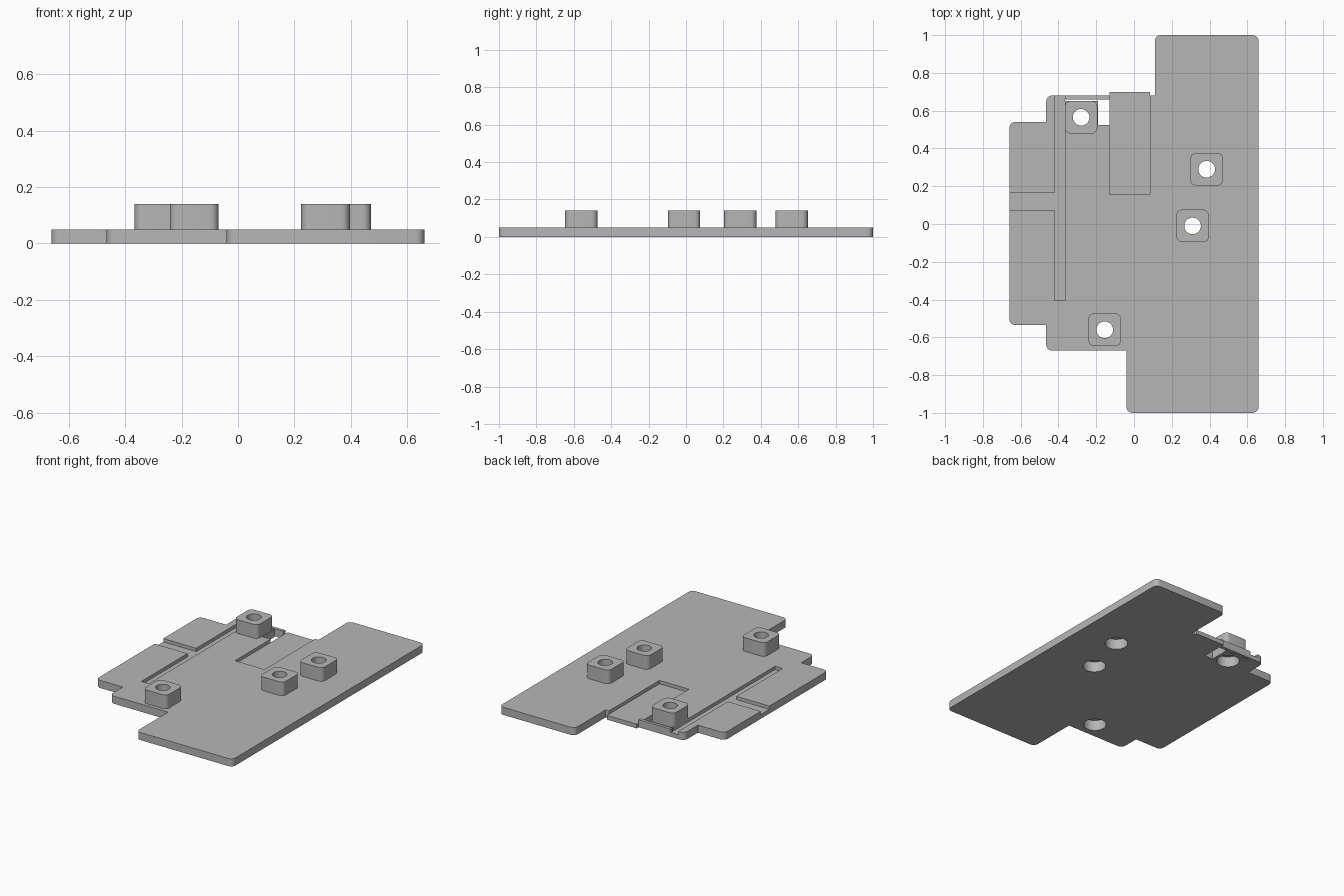
import bpy, bmesh, math
from mathutils import Vector

if "Cube" in bpy.data.objects:
    bpy.data.objects.remove(bpy.data.objects["Cube"])

grey = bpy.data.materials.new("mid_grey")
grey.use_nodes = True
colour = (0.47, 0.47, 0.47, 1)
grey.diffuse_color = colour
grey.node_tree.nodes["Principled BSDF"].inputs["Base Color"].default_value = colour

PLATE, TOP = 0.05, 0.14


def rounded(corners, radius, steps=6):
    """Round the outward corners of a counter-clockwise outline."""
    out = []
    for i, c in enumerate(corners):
        p = Vector(c)
        a = (Vector(corners[i - 1]) - p).normalized()
        b = (Vector(corners[(i + 1) % len(corners)]) - p).normalized()
        if radius == 0 or a.x * b.y - a.y * b.x > 0:
            out.append(p)
            continue
        centre = p + (a + b) * radius
        for k in range(steps + 1):
            t = math.pi / 2 * k / steps
            out.append(centre - b * radius * math.cos(t) - a * radius * math.sin(t))
    return out


def prism(name, points, z0, z1):
    bm = bmesh.new()
    face = bm.faces.new([bm.verts.new((p[0], p[1], z0)) for p in points])
    grown = bmesh.ops.extrude_face_region(bm, geom=[face])["geom"]
    for v in grown:
        if isinstance(v, bmesh.types.BMVert):
            v.co.z = z1
    bmesh.ops.recalc_face_normals(bm, faces=bm.faces)
    mesh = bpy.data.meshes.new(name)
    bm.to_mesh(mesh)
    bm.free()
    mesh.materials.append(grey)
    obj = bpy.data.objects.new(name, mesh)
    bpy.context.collection.objects.link(obj)
    return obj


def rect(x0, x1, y0, y1):
    return [(x0, y0), (x1, y0), (x1, y1), (x0, y1)]


def disc(x, y, r, n=40):
    return [(x + r * math.cos(math.tau * k / n), y + r * math.sin(math.tau * k / n))
            for k in range(n)]


def cut(target, points, z0, z1):
    cutter = prism("cutter", points, z0, z1)
    cutter.hide_render = True
    mod = target.modifiers.new("cut", "BOOLEAN")
    mod.operation, mod.solver, mod.object = "DIFFERENCE", "EXACT", cutter
    bpy.context.view_layer.objects.active = target
    bpy.ops.object.modifier_apply(modifier=mod.name)
    bpy.data.objects.remove(cutter)


# Base plate with stepped outline
outline = [(-0.04, -1), (0.66, -1), (0.66, 1), (0.11, 1), (0.11, 0.68),
           (-0.465, 0.68), (-0.465, 0.54), (-0.66, 0.54), (-0.66, -0.535),
           (-0.465, -0.535), (-0.465, -0.67), (-0.04, -0.67)]
plate = prism("base_plate", rounded(outline, 0.032), 0, PLATE)

# Pocket, joined grooves and the through slot beside the rear post
FLOOR = 0.028
cut(plate, rect(-0.13, 0.085, 0.155, 0.75), FLOOR, 0.1)
groove = [(-0.7, 0.075), (-0.42, 0.075), (-0.42, -0.405), (-0.365, -0.405),
          (-0.365, 0.75), (-0.42, 0.75), (-0.42, 0.165), (-0.7, 0.165)]
cut(plate, groove, FLOOR, 0.1)
slot = [(-0.19, 0.525), (-0.13, 0.525), (-0.13, 0.66), (-0.365, 0.66),
        (-0.365, 0.65), (-0.19, 0.65)]
cut(plate, slot, -0.1, 0.1)

# Lip continuing the pocket floor past the rear edge
lip = prism("pocket_lip", rect(-0.13, 0.085, 0.68, 0.70), 0, FLOOR)

# Posts, bored through and counterbored from below
parts = [plate, lip]
sites = {"rear": (-0.28, 0.565), "side": (0.385, 0.29),
         "middle": (0.31, -0.01), "front": (-0.155, -0.56)}
H = 0.086
for label, (x, y) in sites.items():
    post = prism(label + "_post",
                 rounded(rect(x - H, x + H, y - H, y + H), 0.03), PLATE, TOP)
    cut(post, disc(x, y, 0.044), 0, 0.2)
    cut(post, disc(x, y, 0.07), 0, 0.07)
    cut(plate, disc(x, y, 0.07), -0.1, 0.1)
    parts.append(post)

# Smooth round corners, keep edges sharp
for obj in parts:
    bpy.ops.object.select_all(action="DESELECT")
    obj.select_set(True)
    bpy.context.view_layer.objects.active = obj
    bpy.ops.object.shade_smooth_by_angle(angle=math.radians(30))
